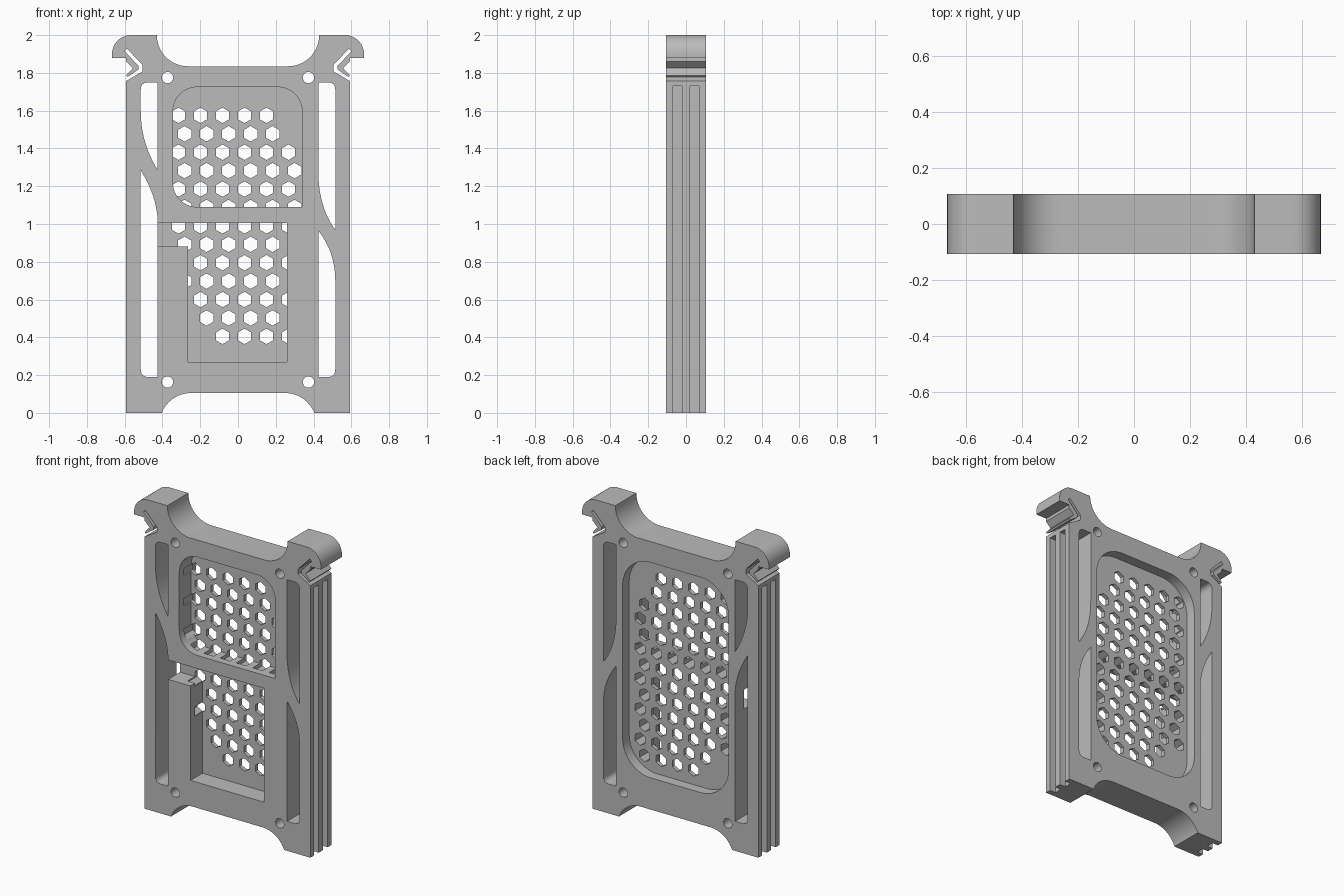
import bpy, bmesh
from math import sin, cos, radians, pi

old = bpy.data.objects.get("Cube")
if old:
    bpy.data.objects.remove(old, do_unlink=True)

HALF = 0.107           # half thickness of the frame
FLOOR_FRONT = 0.015    # grille front surface
FLOOR_BACK = 0.04      # grille back surface

grey = bpy.data.materials.new("plain grey")
grey.use_nodes = True
COLOUR = (0.5, 0.5, 0.5, 1)
grey.diffuse_color = COLOUR
grey.node_tree.nodes["Principled BSDF"].inputs["Base Color"].default_value = COLOUR


def arc(cx, cz, r, a0, a1, n=14):
    angles = [radians(a0 + (a1 - a0) * i / n) for i in range(n + 1)]
    return [(cx + r * cos(a), cz + r * sin(a)) for a in angles]


def bend(p, c, q, n=12):
    """Quadratic curve from p to q pulled towards c."""
    ts = [i / n for i in range(n + 1)]
    return [tuple((1 - t) ** 2 * p[k] + 2 * t * (1 - t) * c[k] + t * t * q[k] for k in (0, 1))
            for t in ts]


def rounded_rect(x0, x1, z0, z1, radii):
    """Corner radii run: top right, top left, bottom left, bottom right."""
    corners = [(x1, z1, -1, -1), (x0, z1, 1, -1), (x0, z0, 1, 1), (x1, z0, -1, 1)]
    pts = []
    for i, (x, z, dx, dz) in enumerate(corners):
        r = radii[i]
        pts += arc(x + dx * r, z + dz * r, r, 90 * i, 90 * i + 90) if r else [(x, z)]
    return pts


def prism(name, shapes, y0, y1):
    """Extrude flat x-z outlines from y0 to y1 as one object."""
    bm = bmesh.new()
    for pts in shapes:
        face = bm.faces.new([bm.verts.new((x, y0, z)) for x, z in pts])
        out = bmesh.ops.extrude_face_region(bm, geom=[face])
        moved = [v for v in out["geom"] if isinstance(v, bmesh.types.BMVert)]
        bmesh.ops.translate(bm, verts=moved, vec=(0, y1 - y0, 0))
    bmesh.ops.recalc_face_normals(bm, faces=bm.faces)
    mesh = bpy.data.meshes.new(name)
    bm.to_mesh(mesh)
    bm.free()
    obj = bpy.data.objects.new(name, mesh)
    bpy.context.collection.objects.link(obj)
    return obj


def cut(name, shapes, y0=-0.3, y1=0.3):
    cutter = prism(name, shapes, y0, y1)
    cutter.hide_render = True
    mod = frame.modifiers.new(name, "BOOLEAN")
    mod.operation = "DIFFERENCE"
    mod.solver = "EXACT"
    mod.object = cutter
    bpy.context.view_layer.objects.active = frame
    bpy.ops.object.modifier_apply(modifier=name)
    bpy.data.objects.remove(cutter, do_unlink=True)


# Frame outline: foot, side, spring clip slot, hook, top scoop
half = arc(0.25, -0.06, 0.165, 90, 21.3)
half += [(0.592, 0), (0.592, 1.757), (0.505, 1.808), (0.505, 1.842), (0.588, 1.928),
         (0.600, 1.914), (0.527, 1.838), (0.527, 1.818), (0.585, 1.778), (0.592, 1.787),
         (0.557, 1.825), (0.592, 1.86), (0.592, 1.88), (0.667, 1.88)]
half += arc(0.567, 1.9, 0.1, 0, 90)
half += arc(0.265, 2.0, 0.165, 0, -90)
frame = prism("slotted_frame", [half + [(-x, z) for x, z in reversed(half)]], -HALF, HALF)

# Side windows with swept ends
IN, OUT = 0.425, 0.515


def window(s, flat, z_in, z_out, pull):
    d = 0.04 if flat > 1 else -0.04
    pts = [(IN, flat)] + bend((IN, z_in), pull, (OUT, z_out))
    pts += bend((OUT, flat - d), (OUT, flat), (OUT - 0.04, flat), 6)
    return [(s * x, z) for x, z in pts]


cut("side_windows", [
    window(-1, 1.75, 1.285, 1.60, (OUT, 1.43)),
    window(-1, 0.19, 1.0, 1.285, (IN, 1.14)),
    window(1, 1.75, 1.285, 0.97, (IN, 1.09)),
    window(1, 0.19, 0.965, 0.70, (OUT, 0.85))])

# Screw holes
cut("screw_holes", [arc(x, z, 0.03, 0, 345, 23) for x in (-0.373, 0.373) for z in (0.163, 1.775)])

# Front pockets and the large back recess
cut("upper_front_pocket", [rounded_rect(-0.345, 0.34, 1.09, 1.725, (0.13, 0.13, 0.13, 0))],
    -0.3, FLOOR_FRONT)
cut("lower_front_pocket", [[(-0.265, 0.27), (0.26, 0.27), (0.26, 1.005), (-0.44, 1.005),
                            (-0.44, 0.88), (-0.265, 0.88)]], -0.3, FLOOR_FRONT)
cut("back_recess", [rounded_rect(-0.378, 0.378, 0.31, 1.70, (0.2,) * 4)], FLOOR_BACK, 0.3)

# Hexagonal grille
skipped = {(12, 5), (11, 5), (0, 0), (0, 1), (1, 0)}
hexes = []
for row in range(13):
    for col in range(6):
        if (row, col) not in skipped:
            x = (-0.283 if row % 2 else -0.315) + 0.1165 * col
            hexes.append(arc(x, 0.405 + 0.0975 * row, 0.041, 30, 330, 5))
cut("hex_grille", hexes, -0.06, 0.09)

# Twin grooves along each outer side
for y0 in (-0.07, 0.021):
    cut("side_grooves", [rounded_rect(min(a, b), max(a, b), -0.1, 1.73, (0,) * 4)
                         for a, b in ((0.55, 0.7), (-0.55, -0.7))], y0, y0 + 0.048)

# Finish
frame.data.materials.clear()
frame.data.materials.append(grey)
for poly in frame.data.polygons:
    poly.material_index = 0
bpy.ops.object.select_all(action="DESELECT")
frame.select_set(True)
bpy.context.view_layer.objects.active = frame
bpy.ops.object.shade_smooth_by_angle(angle=radians(30))
